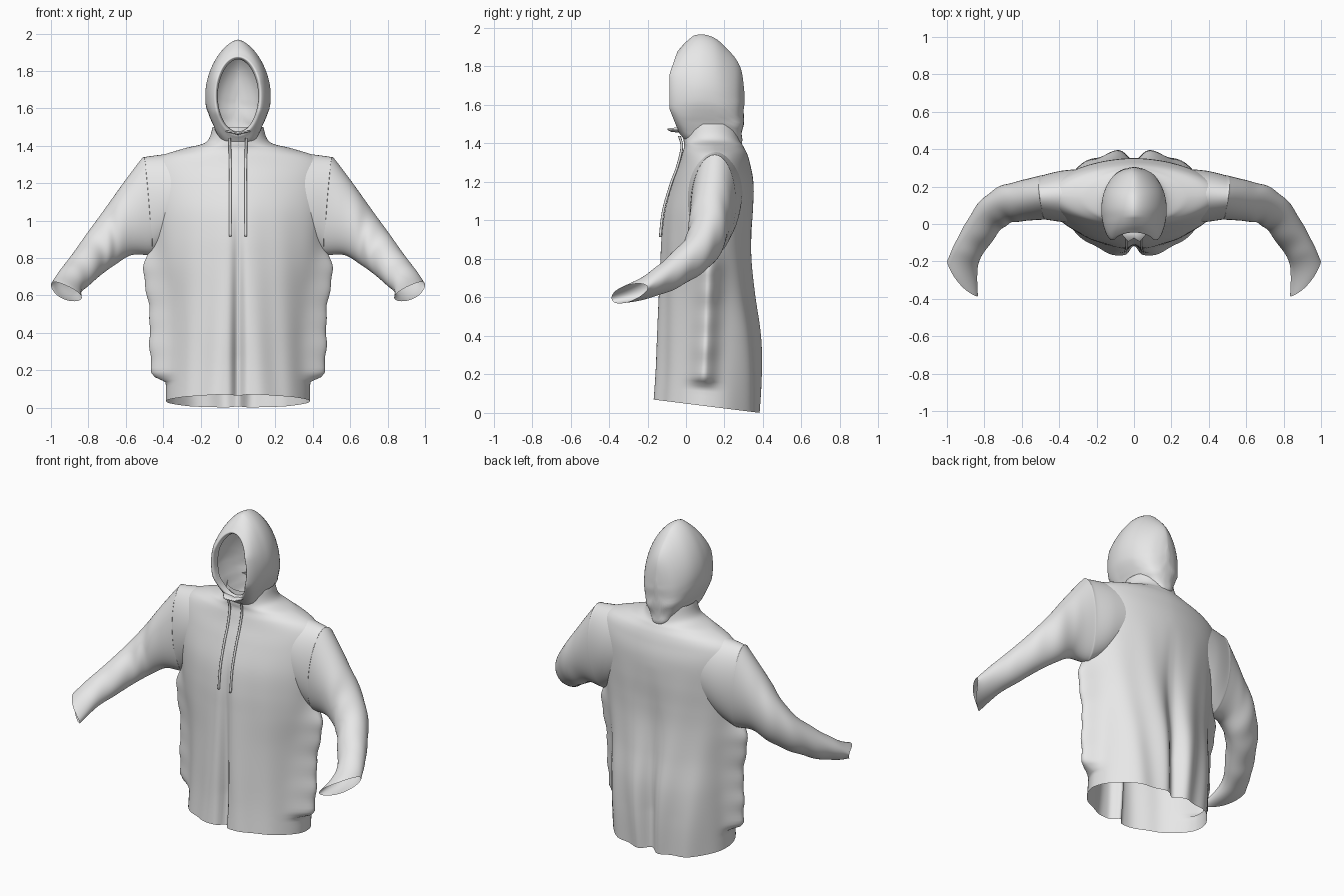
import bpy, bmesh, math
from mathutils import Vector

if "Cube" in bpy.data.objects:
    bpy.data.objects.remove(bpy.data.objects["Cube"])

cloth = bpy.data.materials.new("pale grey cloth")
cloth.diffuse_color = (0.8, 0.8, 0.8, 1)
cloth.use_nodes = True
cloth.node_tree.nodes["Principled BSDF"].inputs["Base Color"].default_value = cloth.diffuse_color


def spow(v, p):
    return math.copysign(abs(v) ** p, v)


def gauss(v, s):
    return math.exp(-(v / s) ** 2)


def ramp(v, a, b):
    t = max(0.0, min(1.0, (v - a) / (b - a)))
    return t * t * (3 - 2 * t)


def resample(rows, count):
    """Smooth Catmull-Rom interpolation through rows of numbers."""
    out, n = [], len(rows) - 1
    for k in range(count + 1):
        t = k / count * n
        i = min(int(t), n - 1)
        f = t - i
        a, b, c, d = (rows[max(0, min(n, i + j))] for j in (-1, 0, 1, 2))
        out.append([0.5 * (2 * q + (r - p) * f + (2 * p - 5 * q + 4 * r - s) * f * f
                    + (3 * q - p - 3 * r + s) * f ** 3) for p, q, r, s in zip(a, b, c, d)])
    return out


def finish(name, bm):
    me = bpy.data.meshes.new(name)
    bm.to_mesh(me)
    bm.free()
    me.materials.append(cloth)
    ob = bpy.data.objects.new(name, me)
    bpy.context.collection.objects.link(ob)
    for p in me.polygons:
        p.use_smooth = True
    return ob


def loft(name, rings, cap_end=False):
    """Skin a list of closed rings of points."""
    bm = bmesh.new()
    vs = [[bm.verts.new(p) for p in ring] for ring in rings]
    n = len(vs[0])
    for a, b in zip(vs, vs[1:]):
        for i in range(n):
            j = (i + 1) % n
            bm.faces.new((a[i], a[j], b[j], b[i]))
    if cap_end:
        bm.faces.new(vs[-1])
    bmesh.ops.recalc_face_normals(bm, faces=bm.faces)
    return finish(name, bm)


# Torso stations: z, half width, front y, back y, front roundness, back roundness
STATIONS = [
    (0.00, 0.385, -0.178, 0.385, 1.80, 2.15), (0.20, 0.385, -0.166, 0.393, 1.75, 2.15),
    (0.40, 0.388, -0.158, 0.390, 1.70, 2.1), (0.60, 0.400, -0.148, 0.365, 1.65, 2.05),
    (0.78, 0.430, -0.138, 0.348, 1.65, 2.0), (0.92, 0.450, -0.130, 0.347, 1.65, 1.95),
    (1.06, 0.465, -0.110, 0.352, 1.7, 1.9), (1.20, 0.475, -0.068, 0.350, 1.75, 1.85),
    (1.29, 0.465, -0.036, 0.334, 1.75, 1.8), (1.345, 0.410, -0.020, 0.318, 1.75, 1.8),
    (1.385, 0.290, -0.010, 0.298, 1.8, 1.8), (1.42, 0.170, -0.012, 0.280, 2.0, 2.0),
    (1.50, 0.135, -0.008, 0.268, 2.0, 2.0)]


def torso_ring(row, n=180):
    z, hw, yf, yb, ef, eb = row
    yc, hy = (yf + yb) / 2, (yb - yf) / 2
    low = max(0.0, min(1.0, (1.15 - z) / 0.9))
    fin = 0.085 * ramp(z, 0.11, 0.16) * (1 - ramp(z, 0.72, 0.95))
    fin *= 1 + 0.05 * math.sin(z * 19 + 1.5) + 0.04 * math.sin(z * 43)
    ring = []
    for i in range(n):
        a = 2 * math.pi * i / n
        c, s = math.cos(a), math.sin(a)
        e = ef if s < 0 else eb
        x, y = hw * spow(c, 2 / e), yc + hy * spow(s, 2 / e)
        # front opening groove, back pleat and soft drape folds
        if s < 0:
            y += 0.06 * low * gauss(x, 0.028)
            y += 0.006 * low * math.sin(abs(x) * 38 + z * 2) * abs(s)
        else:
            y -= 0.05 * low * gauss(x, 0.05)
            y += 0.010 * low * math.sin(abs(x) * 32 - z * 4) * s
        # crumpled side fins
        w = gauss(y - 0.08 - 0.05 * z, 0.06) * abs(c)
        x += math.copysign(w * fin, c)
        # hem rises toward the front
        hem = max(0.0, 1 - z / 0.5) ** 2 * 0.07 * max(0, (0.385 - y) / 0.56)
        ring.append((x, y, z + hem))
    return ring


loft("torso", [torso_ring(r) for r in resample(STATIONS, 96)])

# Sleeve stations: upper/outer point, lower/inner point, half thickness
SLEEVE = [
    (0.27, 0.155, 1.375, 0.29, 0.145, 0.92, 0.145), (0.39, 0.155, 1.355, 0.38, 0.14, 0.86, 0.137),
    (0.495, 0.15, 1.340, 0.455, 0.135, 0.82, 0.120),
    (0.515, 0.15, 1.330, 0.475, 0.13, 0.815, 0.117), (0.61, 0.14, 1.205, 0.57, 0.11, 0.815, 0.108),
    (0.71, 0.13, 1.065, 0.655, 0.08, 0.765, 0.10), (0.80, 0.08, 0.940, 0.725, 0.02, 0.715, 0.09),
    (0.89, -0.02, 0.815, 0.785, -0.09, 0.665, 0.08), (0.96, -0.12, 0.72, 0.835, -0.21, 0.625, 0.062),
    (1.0, -0.20, 0.655, 0.835, -0.385, 0.588, 0.042)]


def sleeve(name, side):
    count = 72
    rows = resample(SLEEVE, count)
    mids = [(Vector(r[:3]) + Vector(r[3:6])) / 2 for r in rows]
    rings = []
    for k, r in enumerate(rows):
        half = (Vector(r[:3]) - Vector(r[3:6])) / 2
        tangent = mids[min(k + 3, count)] - mids[max(k - 3, 0)]
        depth = tangent.cross(half).normalized() * r[6]
        ring = []
        for i in range(48):
            a = 2 * math.pi * i / 48
            crease = 1 + 0.035 * math.sin(k * 0.7 + 2 * math.sin(a)) * ramp(k, 26, 44)
            p = mids[k] + half * math.cos(a) + depth * math.sin(a) * crease
            # cuff edge bows outward
            p += Vector((0.014, -0.014, -0.004)) * ramp(k, 60, 72) * math.sin(a) ** 2
            ring.append((p.x * side, p.y, p.z))
        rings.append(ring)
    return loft(name, rings)


sleeve("left_sleeve", 1)
sleeve("right_sleeve", -1)

# Hood stations from the inner lip to the back: y, half width, bottom z, top z
HOOD = [
    (-0.045, 0.108, 1.475, 1.862), (-0.080, 0.114, 1.465, 1.870), (-0.083, 0.128, 1.445, 1.885),
    (-0.050, 0.150, 1.405, 1.920), (0.01, 0.168, 1.385, 1.950), (0.08, 0.175, 1.38, 1.967),
    (0.15, 0.166, 1.38, 1.947), (0.21, 0.143, 1.38, 1.895), (0.262, 0.105, 1.38, 1.835),
    (0.290, 0.058, 1.42, 1.77), (0.303, 0.010, 1.60, 1.67)]


def hood_ring(row):
    y, hw, z0, z1 = row
    zc, ring = z0 + (z1 - z0) * 0.5, []
    back = max(0.0, min(1.0, (y + 0.08) / 0.12))
    for i in range(72):
        a = 2 * math.pi * i / 72
        s, c = math.sin(a), math.cos(a)
        e = 1 + 0.28 * back if c > 0 else 1 - 0.22 * back
        x = hw * spow(s, e)
        z = zc + (z1 - zc if c > 0 else zc - z0) * spow(c, 1 + 0.1 * back if c > 0 else 1)
        # hood narrows at the neck
        x *= 1 - 0.16 * back * ramp(zc - z, 0.04, 0.2)
        # face edge slants back at the brow and chin, wrinkles gather at the nape
        slant = (max(0, 1.58 - z) * 0.4 + max(0, z - 1.76) * 0.35) * (1 - back)
        fold = 0.006 * back * math.sin(z * 55 + x * 12) * max(0, min(1, (1.65 - z) * 5))
        ring.append((x + math.copysign(fold, s) * abs(s), y + slant + fold, z))
    return ring


loft("hood", [hood_ring(r) for r in resample(HOOD, 50)], cap_end=True)

# Chin flap folded out under the face opening
bm = bmesh.new()
rows = [[(-0.075, 0.0, 1.485), (0, 0.03, 1.47), (0.075, 0.0, 1.485)],
        [(-0.06, -0.06, 1.482), (0, -0.045, 1.465), (0.06, -0.06, 1.482)],
        [(-0.03, -0.095, 1.478), (0, -0.075, 1.468), (0.03, -0.095, 1.478)]]
grid = [[bm.verts.new(p) for p in r] for r in rows]
for a, b in zip(grid, grid[1:]):
    for i in range(2):
        bm.faces.new((a[i], b[i], b[i + 1], a[i + 1]))
flap = finish("chin_flap", bm)
flap.modifiers.new("thickness", "SOLIDIFY").thickness = 0.008

# Drawstrings hanging down the chest
for name, side in (("left_drawstring", 1), ("right_drawstring", -1)):
    path = [(0.045, -0.035, 1.44), (0.043, -0.022, 1.38), (0.041, -0.045, 1.28),
            (0.041, -0.078, 1.19), (0.041, -0.118, 1.05), (0.041, -0.134, 0.915)]
    rings = []
    for x, y, z in resample(path, 30):
        rings.append([(side * x + 0.007 * math.cos(t * math.pi / 4),
                       y + 0.007 * math.sin(t * math.pi / 4), z) for t in range(8)])
    loft(name, rings, cap_end=True)
